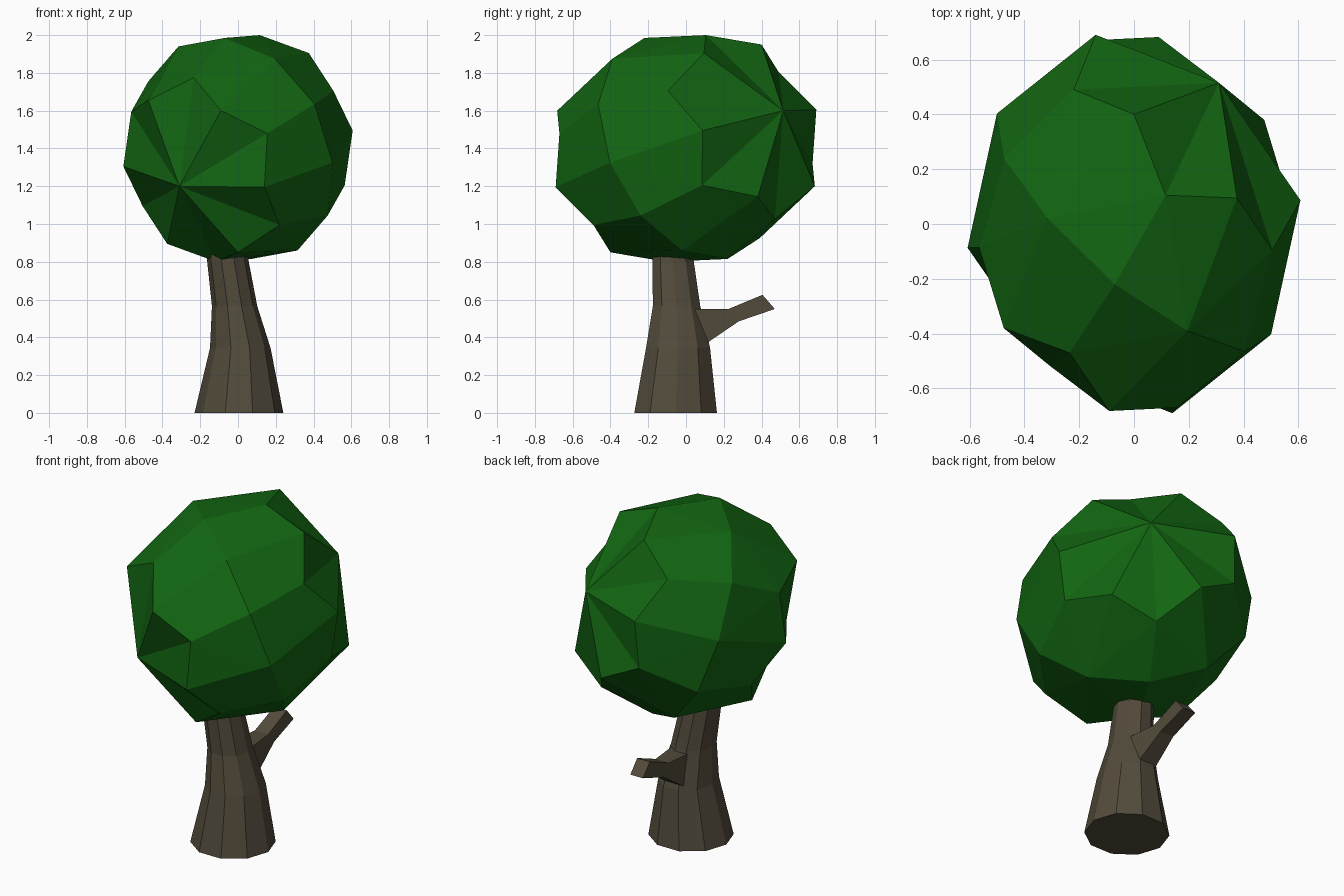
import bpy, bmesh, math
from mathutils import Vector

if "Cube" in bpy.data.objects:
    bpy.data.objects.remove(bpy.data.objects["Cube"])


def material(name, rgb):
    m = bpy.data.materials.new(name)
    m.diffuse_color = (*rgb, 1)
    m.use_nodes = True
    m.node_tree.nodes["Principled BSDF"].inputs["Base Color"].default_value = m.diffuse_color
    return m


def finish(bm, name, mat):
    bmesh.ops.recalc_face_normals(bm, faces=bm.faces)
    me = bpy.data.meshes.new(name)
    bm.to_mesh(me)
    bm.free()
    me.materials.append(mat)
    ob = bpy.data.objects.new(name, me)
    bpy.context.collection.objects.link(ob)
    return ob


def loft(name, rings, mat):
    """Skin a list of equal-length point rings and cap both ends."""
    bm = bmesh.new()
    vs = [[bm.verts.new(p) for p in ring] for ring in rings]
    n = len(vs[0])
    for a, b in zip(vs, vs[1:]):
        for i in range(n):
            j = (i + 1) % n
            bm.faces.new((a[i], a[j], b[j], b[i]))
    bm.faces.new(vs[0][::-1])
    bm.faces.new(vs[-1])
    return finish(bm, name, mat)


bark = material("bark", (0.085, 0.070, 0.044))
leaf = material("leaf", (0.006, 0.13, 0.006))

# Trunk: ten-sided, leaning and tapering (z, centre x, centre y, radius x, radius y)
SIDES = 10
sections = [(0.0, 0.005, -0.055, 0.235, 0.230),
            (0.345, 0.012, -0.042, 0.160, 0.178),
            (0.565, -0.018, -0.050, 0.120, 0.132),
            (0.80, -0.053, -0.068, 0.110, 0.115),
            (0.90, -0.060, -0.072, 0.105, 0.110)]
angles = [2 * math.pi * i / SIDES for i in range(SIDES)]
loft("trunk", [[(cx + rx * math.cos(a), cy + ry * math.sin(a), z) for a in angles]
               for z, cx, cy, rx, ry in sections], bark)

# Branch stub: four-sided, bent (top y, top z, bottom y, bottom z, half width)
bends = [(0.03, 0.55, 0.03, 0.315, 0.065),
         (0.225, 0.55, 0.28, 0.485, 0.045),
         (0.405, 0.625, 0.47, 0.55, 0.042)]
loft("branch", [[(-w, ty, tz), (w, ty, tz), (w, by, bz), (-w, by, bz)]
                for ty, tz, by, bz, w in bends], bark)

# Foliage: faceted ball, symmetric through its centre, so only half the corners are given
CENTRE = Vector((0, 0, 1.4))
pole = (0.31, 0.515, 0.20)
half = [pole,
        (0.115, 0.105, 0.60), (-0.07, -0.22, 0.585), (-0.315, 0.02, 0.54),
        (0.375, 0.095, 0.505), (0.0, 0.40, 0.55), (0.195, -0.39, 0.475),
        (-0.22, 0.49, 0.405), (-0.475, 0.24, 0.355), (-0.235, -0.47, 0.375),
        (0.405, -0.465, 0.235), (0.50, -0.403, -0.075), (0.607, 0.087, 0.095),
        (0.505, -0.095, 0.305), (0.565, 0.085, -0.195), (0.475, 0.38, -0.255),
        (-0.09, -0.682, 0.20), (0.155, -0.67, 0.08), (0.14, -0.69, -0.205)]
points = [Vector(p) * s for p in half for s in (1, -1)]

# The hull is found on a unit ball with the poles raised, giving each a wide fan of facets
bm = bmesh.new()
verts = [bm.verts.new(p.normalized() * (1.6 if i < 2 else 1)) for i, p in enumerate(points)]
bmesh.ops.convex_hull(bm, input=verts)
for v, p in zip(verts, points):
    v.co = p + CENTRE
finish(bm, "foliage", leaf)
